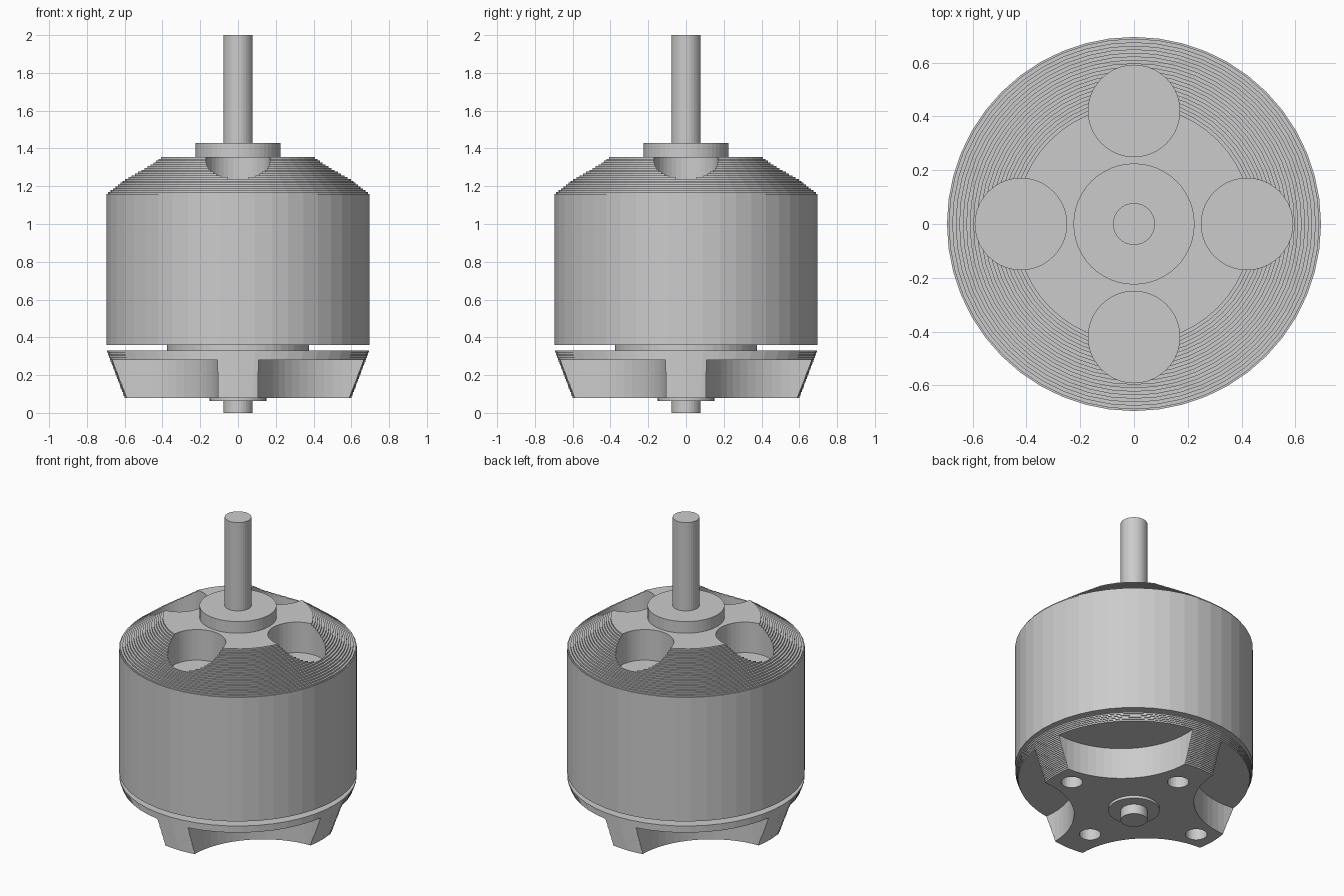
import bpy
import bmesh
from math import cos, sin, pi

cube = bpy.data.objects.get("Cube")
if cube:
    bpy.data.objects.remove(cube)

SEGMENTS = 48

metal = bpy.data.materials.new("plain grey metal")
metal.use_nodes = True
GREY = (0.6, 0.6, 0.6, 1)
metal.diffuse_color = GREY
metal.node_tree.nodes["Principled BSDF"].inputs["Base Color"].default_value = GREY


def lathe(name, profile, segments=SEGMENTS, centre=(0, 0)):
    """Closed solid of revolution from (radius, height) pairs, bottom to top."""
    bm = bmesh.new()
    rings = []
    for r, z in profile:
        angles = [2 * pi * i / segments for i in range(segments)]
        rings.append([bm.verts.new((centre[0] + r * cos(a), centre[1] + r * sin(a), z))
                      for a in angles])
    for low, high in zip(rings, rings[1:]):
        for i in range(segments):
            j = (i + 1) % segments
            bm.faces.new((low[i], low[j], high[j], high[i]))
    bm.faces.new(rings[0][::-1])
    bm.faces.new(rings[-1])
    mesh = bpy.data.meshes.new(name)
    bm.to_mesh(mesh)
    bm.free()
    obj = bpy.data.objects.new(name, mesh)
    bpy.context.collection.objects.link(obj)
    mesh.materials.append(metal)
    return obj


def cylinder(name, r, z0, z1, segments=SEGMENTS, centre=(0, 0)):
    return lathe(name, [(r, z0), (r, z1)], segments, centre)


def terraces(r0, r1, z0, z1, steps):
    """Profile of a cone built up from thin stacked layers."""
    points = []
    for i in range(steps):
        r = r0 + (r1 - r0) * (i + 0.5) / steps
        points += [(r, z0 + (z1 - z0) * k / steps) for k in (i, i + 1)]
    return points


def cut(target, cutters):
    """Subtract the cutters, apply the result and remove the cutters."""
    for cutter in cutters:
        mod = target.modifiers.new("cut", 'BOOLEAN')
        mod.operation = 'DIFFERENCE'
        mod.solver = 'EXACT'
        mod.object = cutter
        cutter.hide_render = True
    graph = bpy.context.evaluated_depsgraph_get()
    mesh = bpy.data.meshes.new_from_object(target.evaluated_get(graph))
    target.modifiers.clear()
    target.data = mesh
    for cutter in cutters:
        bpy.data.objects.remove(cutter)


AXES = [(1, 0), (0, 1), (-1, 0), (0, -1)]
DIAGONALS = [(1, 1), (-1, 1), (-1, -1), (1, -1)]

# Rotor bell with a terraced shoulder and four round pockets
bell = lathe("rotor_bell", [(0.695, 0.36), (0.695, 1.16)]
             + terraces(0.695, 0.434, 1.16, 1.355, 20))
cut(bell, [cylinder("pocket_cutter", 0.17, 1.158, 1.5, 40, (0.42 * x, 0.42 * y))
           for x, y in AXES])

# Mounting base: terraced cone, four scooped notches, four bolt holes
base = lathe("mounting_base", terraces(0.6, 0.695, 0.08, 0.33, 25))
notches = [cylinder("notch_cutter", 0.495, -0.1, 0.28, 64, (0.6 * x, 0.6 * y))
           for x, y in DIAGONALS]
bolts = [cylinder("bolt_cutter", 0.063, -0.1, 0.27, 24,
                  (0.475 * x, 0.4 * y)) for x, y in AXES]
cut(base, notches + bolts)

# Core, shaft, collar and washer
cylinder("stator_core", 0.375, 0.33, 0.36)
cylinder("top_collar", 0.225, 1.355, 1.43)
cylinder("top_shaft", 0.078, 1.43, 2.0, 32)
cylinder("bottom_washer", 0.15, 0.063, 0.08)
cylinder("bottom_shaft", 0.078, 0, 0.063, 32)
